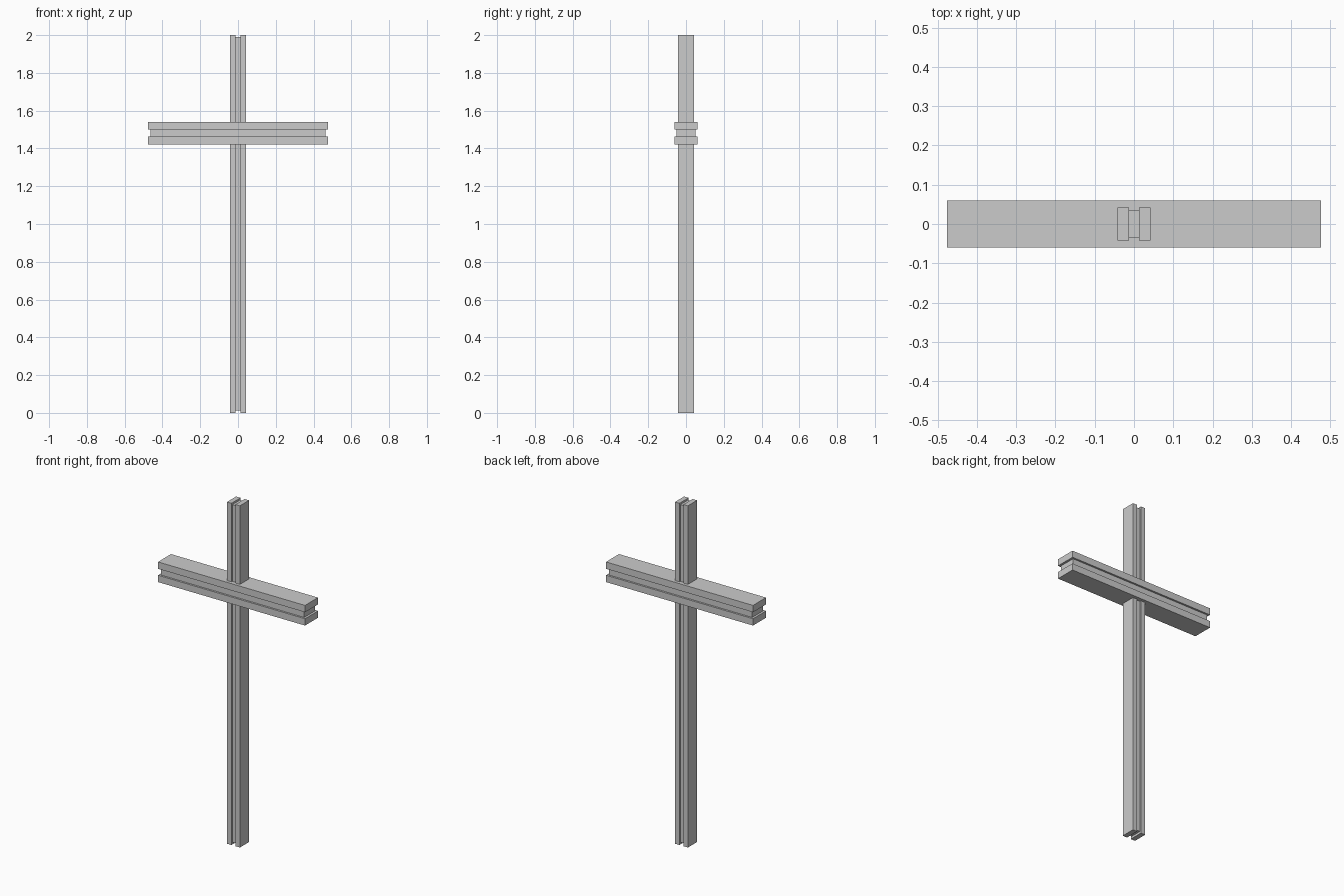
import bpy

if "Cube" in bpy.data.objects:
    bpy.data.objects.remove(bpy.data.objects["Cube"])


def box(name, center, size):
    bpy.ops.mesh.primitive_cube_add(size=1, location=center)
    obj = bpy.context.object
    obj.name = name
    obj.scale = size
    bpy.ops.object.transform_apply(location=False, rotation=False, scale=True)
    return obj


BEAM_Z = 1.481

# Upright post: two planks with a recessed core between them
for side, sx in (("left", -1), ("right", 1)):
    box(f"post_plank_{side}", (sx * 0.0275, 0, 1), (0.029, 0.084, 2))
box("post_core", (0, 0, 1.001), (0.03, 0.068, 1.976))

# Crossbeam: two planks with a recessed core between them
for side, sz in (("lower", -1), ("upper", 1)):
    box(f"beam_plank_{side}", (0, 0, BEAM_Z + sz * 0.039), (0.952, 0.12, 0.04))
box("beam_core", (0, 0, BEAM_Z), (0.926, 0.098, 0.042))
